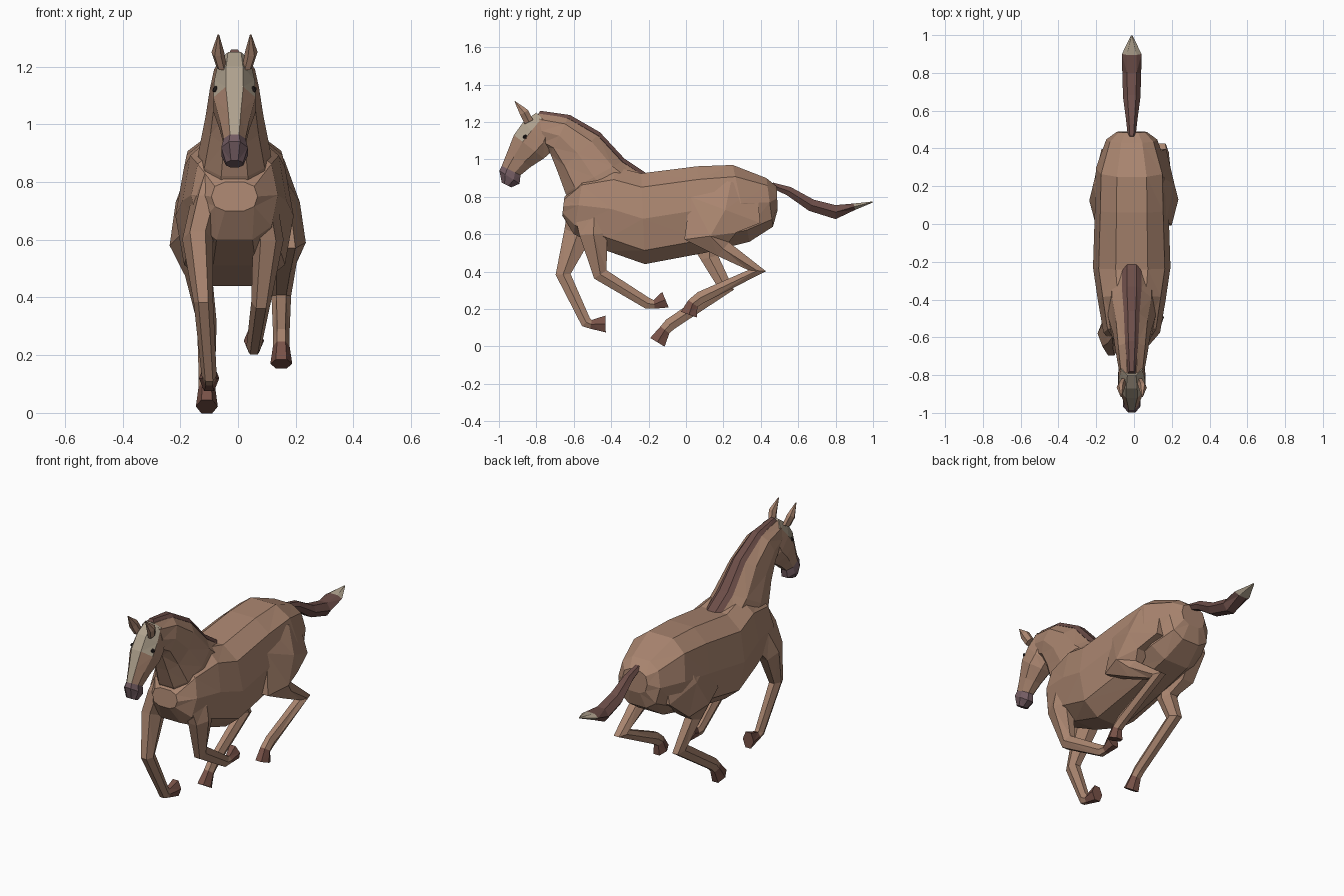
import bpy, bmesh, math
from mathutils import Vector

if "Cube" in bpy.data.objects:
    bpy.data.objects.remove(bpy.data.objects["Cube"])

CX = -0.012  # the spine sits slightly off centre because of the pose

# Palette shared by every part (index = material slot)
COAT, HAIR, BLAZE, MUZZLE, HOOF, EYE = range(6)
palette = []
for label, rgb in [("coat", (.40, .235, .16)), ("hair", (.15, .075, .065)),
                   ("blaze", (.43, .36, .27)), ("muzzle", (.17, .105, .12)),
                   ("hoof", (.19, .085, .065)), ("eye", (.02, .015, .015))]:
    m = bpy.data.materials.new(label)
    m.diffuse_color = (*rgb, 1)
    m.use_nodes = True
    m.node_tree.nodes["Principled BSDF"].inputs["Base Color"].default_value = m.diffuse_color
    palette.append(m)


def add_object(name, bm):
    bmesh.ops.recalc_face_normals(bm, faces=bm.faces)
    bmesh.ops.triangulate(bm, faces=[f for f in bm.faces if len(f.verts) == 4])
    mesh = bpy.data.meshes.new(name)
    bm.to_mesh(mesh)
    bm.free()
    for m in palette:
        mesh.materials.append(m)
    ob = bpy.data.objects.new(name, mesh)
    bpy.context.collection.objects.link(ob)
    return ob


def loft(name, sections, sides, power=1.0, paint=lambda seg, side: COAT):
    """Skin rings given as (x, y_top, z_top, y_bottom, z_bottom, half_width)."""
    bm = bmesh.new()
    start = math.pi / sides if sides % 4 == 0 else 0
    unit = []
    for k in range(sides):
        a = start + 2 * math.pi * k / sides
        c, s = math.cos(a), math.sin(a)
        unit.append((math.copysign(abs(c) ** power, c), math.copysign(abs(s) ** power, s)))
    mc, ms = max(u[0] for u in unit), max(u[1] for u in unit)
    rings = []
    for x, ya, za, yb, zb, w in sections:
        rings.append([bm.verts.new((x + w * c / mc,
                                    (ya + yb) / 2 + s / ms * (ya - yb) / 2,
                                    (za + zb) / 2 + s / ms * (za - zb) / 2)) for c, s in unit])
    for i in range(len(rings) - 1):
        for k in range(sides):
            n = (k + 1) % sides
            f = bm.faces.new((rings[i][k], rings[i][n], rings[i + 1][n], rings[i + 1][k]))
            f.material_index = paint(i, k)
    bm.faces.new(rings[0]).material_index = paint(0, 0)
    bm.faces.new(rings[-1]).material_index = paint(len(rings) - 2, 0)
    return add_object(name, bm)


def along(path, xs, depths, widths):
    """Rings square to a path of (y, z) points."""
    pts = [Vector(p) for p in path]
    rows = []
    for i, p in enumerate(pts):
        t = Vector((0, 0))
        if i > 0:
            t += (p - pts[i - 1]).normalized()
        if i < len(pts) - 1:
            t += (pts[i + 1] - p).normalized()
        t.normalize()
        side = Vector((t.y, -t.x)) * depths[i] / 2
        rows.append((xs[i], *(p + side), *(p - side), widths[i]))
    return rows


def centred(rows):
    return [(CX, *r) for r in rows]


# Torso, rump to chest
torso = loft("body", centred([
    (.485, .855, .49, .73, .08), (.43, .90, .465, .64, .135), (.25, .97, .34, .56, .19),
    (.06, .963, .10, .50, .195), (-.24, .925, -.22, .44, .205),
    (-.38, .96, -.42, .51, .18), (-.55, .91, -.60, .60, .15),
    (-.65, .80, -.662, .70, .08)]), 10, .75)

# Neck, withers to poll: crest line, throat line and half widths
crest = [(-.22, .91), (-.34, .99), (-.47, 1.13), (-.63, 1.222), (-.79, 1.245)]
throat = [(-.58, .70), (-.645, .82), (-.685, .93), (-.725, 1.03), (-.755, 1.06)]
neck = loft("neck", centred([(*c, *t, w) for c, t, w in
                             zip(crest, throat, (.13, .125, .10, .085, .068))]), 10, .85)

# Mane follows the crest
loft("mane", centred([(y + .01, z + .015, y - .01, z - .02, w) for (y, z), w in
                      zip(crest, (.05, .052, .042, .035, .022))]), 6, 1, lambda s, k: HAIR)


# Head with pale blaze and grey muzzle
def head_paint(seg, side):
    if seg >= 4:
        return MUZZLE
    return BLAZE if side == 1 or (seg < 2 and side in (0, 2)) else COAT


head = loft("head", centred([
    (-.80, 1.25, -.70, 1.15, .055), (-.87, 1.20, -.72, 1.04, .07), (-.92, 1.13, -.76, 1.005, .073),
    (-.955, 1.04, -.83, .96, .052), (-.985, .965, -.885, .915, .038), (-.998, .94, -.89, .87, .046),
    (-.985, .875, -.935, .85, .03)]), 8, 1, head_paint)

# Legs in gallop pose: (girth along the stride, half widths) shared by each pair
FRONT = (.16, .22, .15, .08, .06, .047, .09), (.05, .058, .053, .034, .026, .023, .035)
HIND = (.28, .40, .28, .095, .095, .066, .06, .09), (.07, .088, .072, .047, .034, .028, .029, .038)


def leg(name, shape, x_upper, x_hoof, path):
    xs = []
    for i in range(len(path)):
        t = min(1, max(0, (i - 2) / 2))
        xs.append(min(1, .55 + .225 * i) * (x_upper * (1 - t) + x_hoof * t))
    last = len(path) - 2
    return loft(name, along(path, xs, *shape), 6, 1,
                lambda seg, side: HOOF if seg == last else COAT)


parts = [
    neck, head,
    leg("front_leg_right", FRONT, .105, .055, [(-.47, .86), (-.49, .71), (-.495, .60),
        (-.458, .385), (-.205, .23), (-.17, .225), (-.11, .25)]),
    leg("front_leg_left", FRONT, -.14, -.10, [(-.50, .86), (-.525, .72), (-.58, .60),
        (-.657, .385), (-.535, .13), (-.508, .118), (-.43, .12)]),
    leg("hind_leg_right", HIND, .163, .15, [(.24, .88), (.21, .73), (.13, .59), (.20, .52),
        (.38, .405), (.08, .262), (.037, .23), (.015, .17)]),
    leg("hind_leg_left", HIND, -.165, -.108, [(.24, .88), (.21, .73), (.125, .58), (.125, .475),
        (.21, .315), (-.085, .118), (-.113, .088), (-.153, .022)]),
]

# Weld torso, neck, head and legs into one skin
for part in parts:
    mod = torso.modifiers.new("weld", 'BOOLEAN')
    mod.operation, mod.solver, mod.object, mod.use_self = 'UNION', 'EXACT', part, True
bpy.context.view_layer.update()
graph = bpy.context.evaluated_depsgraph_get()
skin = bpy.data.meshes.new_from_object(torso.evaluated_get(graph))
torso.modifiers.clear()
torso.data = skin
for part in parts:
    bpy.data.objects.remove(part)

# Tail with pale tip
loft("tail", along([(.46, .862), (.55, .83), (.67, .755), (.80, .718), (.90, .747), (.998, .772)],
                   [CX] * 6, (.03, .048, .065, .075, .035, .006),
                   (.02, .03, .046, .05, .052, .004)),
     6, 1, lambda s, k: BLAZE if s == 4 else HAIR)

# Ears and eyes, one pair each
for side, label in ((1, "right"), (-1, "left")):
    loft("ear_" + label, along([(-.84, 1.20), (-.865, 1.25), (-.915, 1.31)],
                               [CX + side * x for x in (.045, .058, .056)],
                               (.05, .05, .004), (.018, .022, .003)), 6)
    bm = bmesh.new()
    bmesh.ops.create_icosphere(bm, subdivisions=1, radius=.013)
    bmesh.ops.translate(bm, verts=bm.verts, vec=(CX + side * .065, -.86, 1.12))
    for f in bm.faces:
        f.material_index = EYE
    add_object("eye_" + label, bm)
